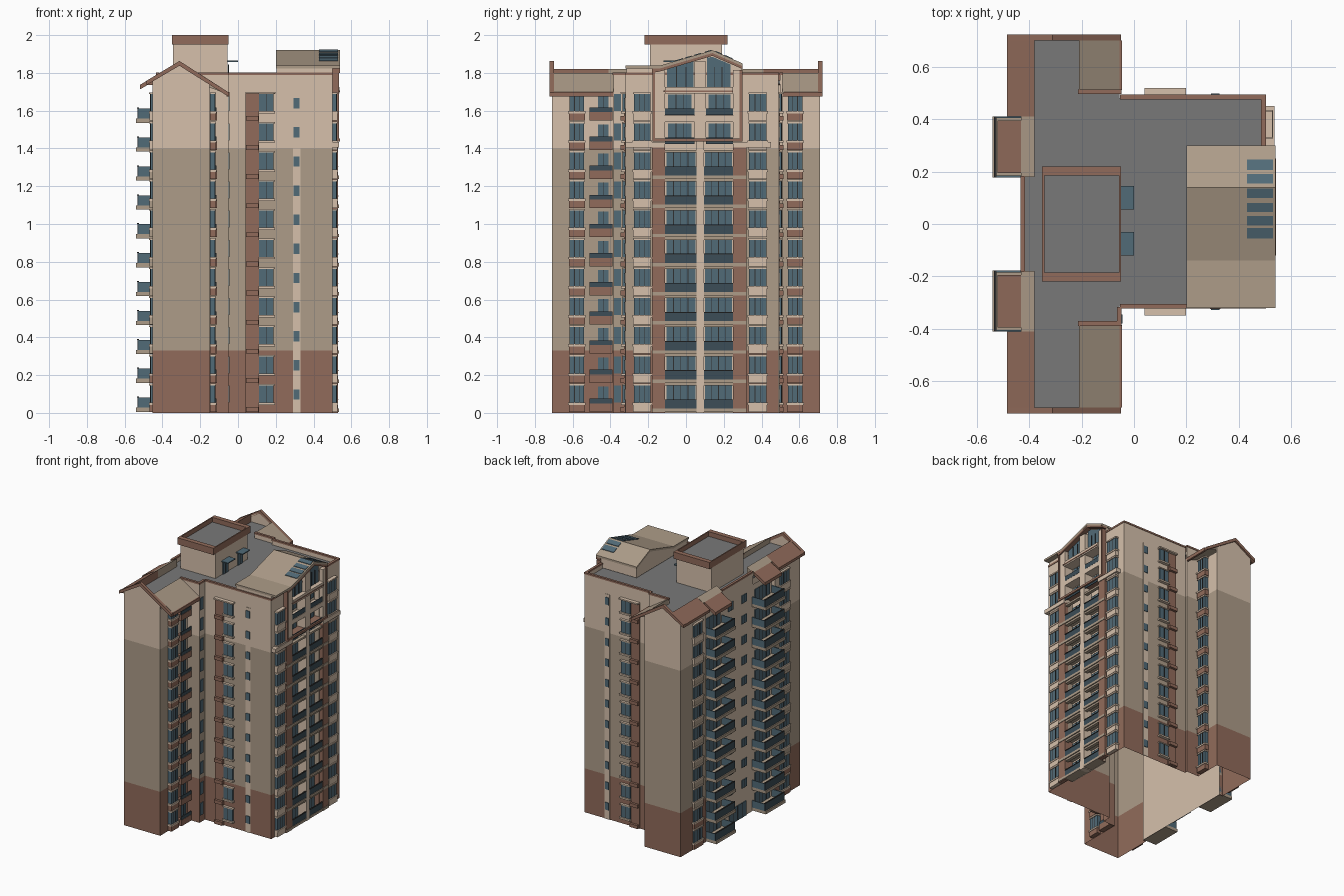
import bpy, bmesh

if "Cube" in bpy.data.objects:
    bpy.data.objects.remove(bpy.data.objects["Cube"])

# ---- flat colours ----
COLS = {"brown": (.285, .148, .104), "taupe": (.42, .335, .25), "cream": (.67, .53, .41),
        "glass": (.083, .145, .185), "dark_glass": (.045, .075, .095), "roof_grey": (.19, .19, .19),
        "frame_dark": (.03, .03, .03)}
NAMES = list(COLS)
MATS = []
for n, c in COLS.items():
    m = bpy.data.materials.new(n)
    m.diffuse_color = (*c, 1)
    m.use_nodes = True
    m.node_tree.nodes["Principled BSDF"].inputs["Base Color"].default_value = m.diffuse_color
    MATS.append(m)
PARTS = {}


def face(bm, vs, mat):
    f = bm.faces.new(vs)
    f.material_index = NAMES.index(mat)
    return f


def prism(part, pts, axis, lo, hi, mat):
    """Extrude a profile: axis 'x' takes (y,z), 'y' takes (x,z), 'z' takes (x,y)."""
    bm = PARTS.setdefault(part, bmesh.new())
    at = {'x': lambda p, t: (t, *p), 'y': lambda p, t: (p[0], t, p[1]), 'z': lambda p, t: (*p, t)}[axis]
    a = [bm.verts.new(at(p, lo)) for p in pts]
    b = [bm.verts.new(at(p, hi)) for p in pts]
    fs = [face(bm, a[::-1], mat), face(bm, b, mat)]
    for i in range(len(pts)):
        j = (i + 1) % len(pts)
        fs.append(face(bm, (a[i], a[j], b[j], b[i]), mat))
    bmesh.ops.recalc_face_normals(bm, faces=fs)


def box(part, x0, x1, y0, y1, z0, z1, mat):
    x0, x1 = sorted((x0, x1))
    y0, y1 = sorted((y0, y1))
    prism(part, [(x0, y0), (x1, y0), (x1, y1), (x0, y1)], 'z', z0, z1, mat)


def panel(part, side, base, d, a0, a1, z0, z1, mat, d0=.001):
    """Block standing out from a wall; side is '+x', '-x', '+y' or '-y'."""
    s = 1 if side[0] == '+' else -1
    if side[1] == 'x':
        box(part, base + s * d0, base + s * d, a0, a1, z0, z1, mat)
    else:
        box(part, a0, a1, base + s * d0, base + s * d, z0, z1, mat)


def band(z):
    return "brown" if z < .33 else "taupe" if z < 1.4 else "cream"


P, FLOORS = .1542, 11
ZW = [.055 + P * k for k in range(FLOORS)]


def window(side, base, a0, a1, z0, z1, d=.006, n=2):
    panel("windows", side, base, d, a0, a1, z0, z1, "glass")
    for i in range(1, n):
        c = a0 + (a1 - a0) * i / n
        panel("window_bars", side, base, d + .002, c - .002, c + .002, z0, z1, "frame_dark", d - .002)


def bay(side, base, a0, a1, mat, d=.03, floors=ZW):
    """Stack of projecting bay windows with coloured bands between."""
    for z in floors:
        window(side, base, a0 + .004, a1 - .004, z, z + .09, d, 3)
        panel("bay_bands", side, base, d + .004, a0, a1, z - .05, z - .012, mat or band(z))
        panel("bay_sills", side, base, d + .008, a0 - .004, a1 + .004, z - .012, z, "cream")
        panel("bay_sills", side, base, d + .006, a0, a1, z + .09, z + .1, "cream")


# ---- main shell: open footprint with three colour bands, recessed walls in cream ----
XW, YE, XR, XC = -.452, .71, .46, -.425   # wing west wall, wing end, east recess, west recess
foot = [(XW, -YE), (-.15, -YE), (-.15, -.385), (-.05, -.385), (-.05, -.32), (.5, -.32),
        (.5, -.11), (XR, -.11), (XR, .25), (.5, .25),
        (.5, .49), (-.05, .49), (-.05, .51), (-.15, .51), (-.15, YE), (XW, YE),
        (XW, .41), (XC, .41), (XC, -.41), (XW, -.41)]
bm = PARTS.setdefault("outer_walls", bmesh.new())
rings = [[bm.verts.new((x, y, z)) for x, y in foot] for z in (0, .33, 1.4, 1.7)]
for r0, r1, mat in zip(rings, rings[1:], ("brown", "taupe", "cream")):
    for i in range(len(foot)):
        j = (i + 1) % len(foot)
        recess = foot[i][0] == foot[j][0] and foot[i][0] in (XC, XR)
        face(bm, (r0[i], r0[j], r1[j], r1[i]), "cream" if recess else mat)

# ---- parapet with brown cap, and grey roof ----
T = .012
for x0, x1, y0, y1 in [(-.21, -.05, -.385, -.385 + T), (-.05 - T, -.05, -.385, -.32), (-.05, .5, -.32, -.32 + T),
                       (.5 - T, .5, -.32, .49), (-.05, .5, .49 - T, .49), (-.21, -.05, .51 - T, .51),
                       (-.43, -.43 + T, -.18, .18)]:
    box("parapet", x0, x1, y0, y1, 1.69, 1.79, "cream")
    box("parapet_cap", x0 - .003, x1 + .003, y0 - .003, y1 + .003, 1.79, 1.803, "brown")
for x0, x1, y0, y1 in ((-.42, -.055, -.38, .505), (-.055, .49, -.31, .48), (-.40, -.2, -.70, -.38),
                       (-.40, -.2, .505, .70)):
    box("flat_roof", x0, x1, y0, y1, 1.74, 1.76, "roof_grey")

# ---- wing pediments, rakes and side slopes ----
for s, inner in ((-1, .385), (1, .51)):
    prism("pediment_wall", [(XW, 1.7), (-.15, 1.7), (-.15, 1.75), (-.31, 1.85), (XW, 1.765)], 'y',
          s * YE, s * (YE - .01), "cream")
    prism("pediment_rake", [(-.485, 1.735), (-.485, 1.758), (-.31, 1.863), (-.05, 1.697), (-.05, 1.674), (-.31, 1.838)],
          'y', s * .722, s * .70, "brown")
    y0, y1 = s * .70, s * inner
    prism("east_slope", [(-.05, 1.685), (-.05, 1.697), (-.21, 1.80), (-.21, 1.745)], 'y', y0, y1, "taupe")
    box("east_eave", -.06, -.045, y0, y1, 1.675, 1.70, "brown")
    prism("west_slope", [(-.485, 1.735), (-.485, 1.755), (-.38, 1.82), (-.38, 1.74)], 'y', y0, s * .41, "brown")
    box("west_wall_top", XW, XW + .012, y0, s * .41, 1.69, 1.745, "cream")
    # balcony canopy
    prism("balcony_canopy", [(-.43, 1.765), (-.43, 1.79), (-.38, 1.82), (-.38, 1.74)], 'y', s * .18, s * .41, "taupe")
    prism("canopy_edge", [(-.52, 1.712), (-.52, 1.736), (-.43, 1.79), (-.43, 1.765)], 'y', s * .195, s * .395, "brown")

    # ---- west balconies ----
    a, b = sorted((s * .178, s * .41))
    for k in range(FLOORS):
        z = .006 + .153 * k
        box("balcony_slabs", -.54, XC - .001, a, b, z, z + .022, "taupe")
        box("balcony_glass", -.532, -.526, a, b, z + .022, z + .075, "dark_glass")
        for y in (a, b - .006):
            box("balcony_glass", -.526, XC - .001, y, y + .006, z + .022, z + .075, "glass")
        box("balcony_rail", -.534, -.524, a, b, z + .075, z + .08, "frame_dark")
        window('-x', XC, a + .03, b - .03, z + .022, z + .12, n=4)
    a, b = sorted((s * .46, s * .57))
    bay('-x', XW, a, b, None, .012)
    # ---- wing bays on the east face ----
    a, b = sorted((s * .62, s * .535))
    bay('+x', -.15, a, b, "brown", .028)
    # stair windows in the west recess
    a, b = sorted((s * .05, s * .11))
    for z in ZW[1:]:
        window('-x', XC, a, b, z + .01, z + .07)

# ---- glazed entrance in the west recess ----
window('-x', XC, -.10, .10, 0, .11, n=4)

# ---- south wing service balconies ----
for z in ZW:
    panel("service_balcony", '+x', -.15, .038, -.51, -.39, z - .05, z - .005, "brown")
    panel("service_rail", '+x', -.15, .036, -.51, -.39, z - .005, z + .02, "dark_glass", .031)
    window('+x', -.15, -.465, -.41, z, z + .085)
    window('+x', -.05, -.38, -.345, z, z + .09, n=1)

# ---- long side faces of the main block ----
for side, y in (('-y', -.32), ('+y', .49)):
    panel("side_brown_strip", side, y, .008, .04, .11, 0, 1.69, "brown")
    panel("side_cream_strip", side, y, .004, .29, .33, 0, 1.69, "cream")
    panel("side_top_ledge", side, y, .028, .04, .198, 1.69, 1.70, "cream")
    for z in ZW:
        window(side, y, .112, .188, z, z + .09, .015)
        panel("side_sills", side, y, .025, .108, .196, z - .012, z, "cream")
        panel("side_sills", side, y, .02, .108, .196, z + .09, z + .098, "cream")
        panel("unit_ledges", side, y, .026, .042, .108, z - .05, z - .025, "brown")
        window(side, y, .294, .326, z + .015, z + .07, .008, 1)

# ---- east face: bays, pillars and recessed balconies ----
bay('+x', .5, -.28, -.185, "cream", .022)
bay('+x', .5, .33, .43, "cream", .022)
for a, b in ((-.18, -.11), (.25, .32)):
    box("east_pillars", .501, .53, a, b, 0, 1.41, "brown")
    for z in ZW[:9]:
        box("pillar_bands", .53, .534, a, b, z - .05, z - .032, "taupe")
box("east_center_pillar", XR + .001, .53, .055, .095, 0, 1.45, "cream")
for a, b in ((-.11, .055), (.095, .25)):
    for z in ZW[:9]:
        window('+x', XR, a + .006, b - .006, z - .03, z + .09, n=4)
        box("east_slabs", XR + .001, .533, a, b, z - .05, z - .032, "taupe")
        box("east_lintels", .50, .525, a, b, z + .09, z + .104, "taupe")
        box("east_rail_glass", .524, .529, a, b, z - .032, z + .012, "dark_glass")
        box("east_handrail", .522, .532, a, b, z + .012, z + .017, "frame_dark")
box("east_band", .501, .536, -.32, -.11, 1.405, 1.435, "cream")
box("east_band", .501, .536, .25, .45, 1.405, 1.435, "cream")

# ---- east gable: roof, frame and glazing ----
prof = [(-.32, 1.78), (-.32, 1.838), (-.14, 1.838), (.14, 1.92), (.30, 1.85), (.30, 1.78)]
prism("gable_body", [(y * .985, z - .015) for y, z in prof], 'x', .205, .5, "cream")
prism("gable_roof", prof[1:5] + [(y, z - .015) for y, z in prof[4:0:-1]], 'x', .2, .54, "taupe")
prism("gable_rake", [(-.18, 1.822), (-.14, 1.83), (.14, 1.912), (.30, 1.842), (.30, 1.82), (.14, 1.89),
                     (-.14, 1.807), (-.18, 1.80)], 'x', .501, .539, "brown")
for a, mat, w in ((-.178, "brown", .014), (.284, "brown", .014), (-.164, "cream", .054), (.25, "cream", .034)):
    box("gable_posts", .501, .536 if mat == "brown" else .53, a, a + w, 1.45, 1.815, mat)
box("gable_center_post", XR + .001, .53, .045, .105, 1.45, 1.86, "cream")
box("gable_sill", XR + .001, .54, -.178, .298, 1.437, 1.453, "brown")
box("gable_beam", XR + .001, .538, -.11, .25, 1.69, 1.725, "cream")
box("gable_beam_rail", .534, .541, -.12, .25, 1.70, 1.708, "brown")
for pts in ([(-.10, 1.725), (.04, 1.725), (.04, 1.862), (-.10, 1.82)],
            [(.11, 1.725), (.235, 1.725), (.235, 1.845), (.14, 1.885), (.11, 1.88)]):
    prism("gable_glass", pts, 'x', .495, .506, "glass")
for y in (-.05, .0, .15, .19):
    box("gable_bars", .505, .51, y - .002, y + .002, 1.725, 1.83, "frame_dark")
for a, b in ((-.11, .045), (.105, .25)):
    for z in ZW[9:]:
        window('+x', XR, a + .015, b - .015, z, z + .088, n=3)
        box("gable_rail_glass", .524, .529, a, b, z - .02, z + .015, "dark_glass")
    box("gable_spandrel", XR + .001, .53, a, b, 1.54, 1.575, "cream")

# skylights on the two roof slopes
for a, b in ((.205, .245), (.155, .19), (.10, .135), (.045, .08), (-.005, .03), (-.055, -.015)):
    h = lambda y: 1.92 - (.14 - y) * .293 if y < .14 else 1.92 - (y - .14) * .4375
    prism("skylights", [(a, h(a)), (a, h(a) + .004), (b, h(b) + .004), (b, h(b))], 'x', .43, .53, "glass")

# ---- lift tower with brown rim ----
box("tower_body", -.345, -.055, -.19, .19, 1.75, 1.955, "cream")
for x0, x1, y0, y1 in ((-.35, -.05, -.22, -.185), (-.35, -.05, .185, .22), (-.35, -.342, -.185, .185),
                       (-.058, -.05, -.185, .185)):
    box("tower_rim", x0, x1, y0, y1, 1.95, 2.0, "brown")
box("tower_roof", -.343, -.057, -.187, .187, 1.955, 1.965, "roof_grey")
for a, b in ((.055, .145), (-.12, -.03)):
    box("tower_awning", -.055, 0, a, b, 1.858, 1.865, "glass")
    window('+x', -.055, a + .015, b - .015, 1.76, 1.845)

# ---- turn every part into an object ----
for name, bm in PARTS.items():
    me = bpy.data.meshes.new(name)
    bm.to_mesh(me)
    bm.free()
    for m in MATS:
        me.materials.append(m)
    bpy.context.collection.objects.link(bpy.data.objects.new(name, me))
